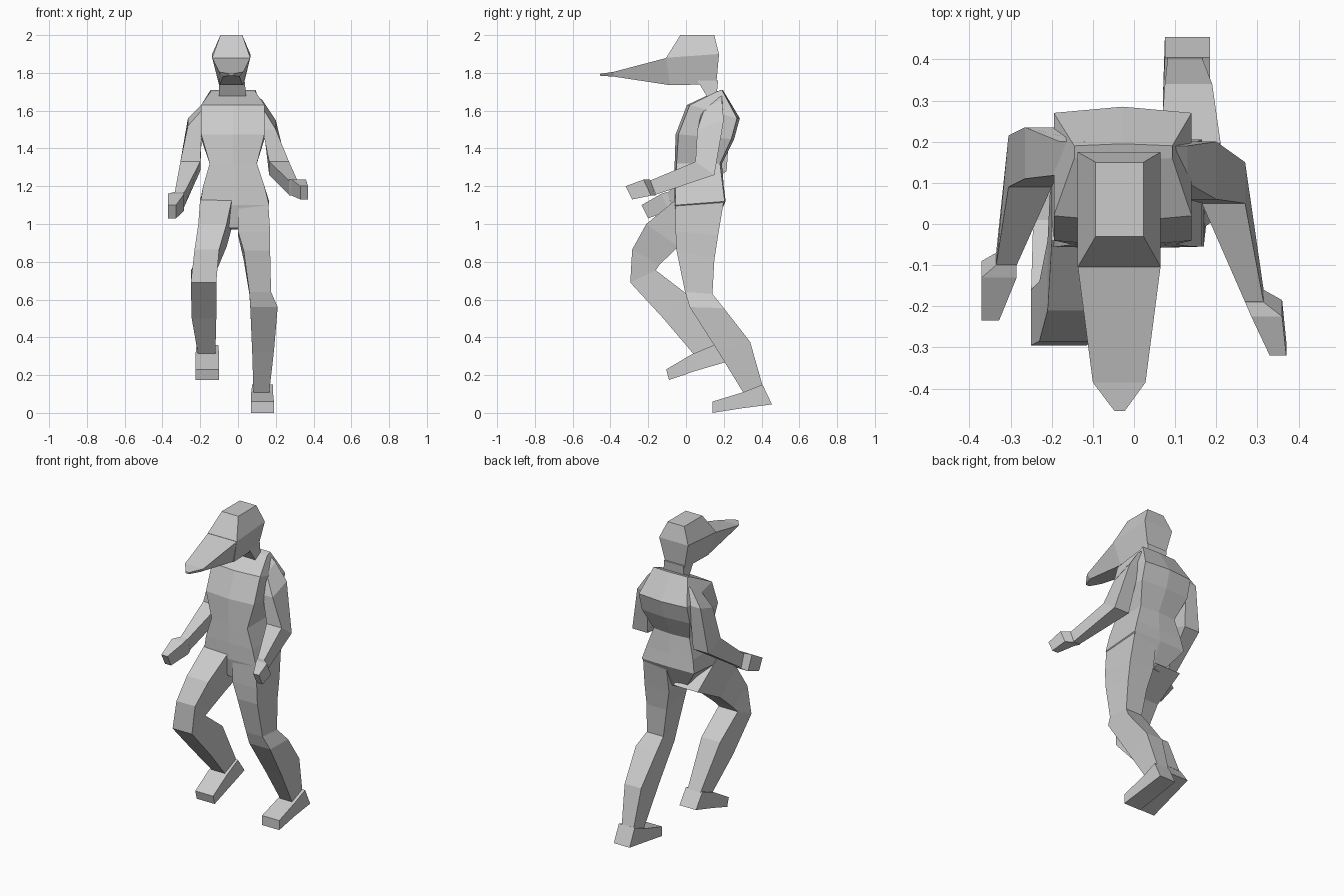
import bpy
import bmesh


def section(yf, zf, yb, zb, x0, x1, inset=0, bulge=0, tilt=0):
    """Cross-section from a front (or upper) edge and a back (or lower) edge.
    inset narrows the second edge, bulge adds rounded midpoints, tilt leans it sideways."""
    xm, h = (x0 + x1) / 2, tilt / 2
    pts = [(x0, yf, zf - h), (x1, yf, zf + h),
           (x1 - inset, yb, zb + h), (x0 + inset, yb, zb - h)]
    if bulge:
        pts.insert(1, (xm, yf - bulge, zf))
        pts.insert(4, (xm, yb + bulge, zb))
    return pts


def loft(name, sections):
    """Skin a row of cross-sections and close both ends."""
    bm = bmesh.new()
    rings = [[bm.verts.new(p) for p in section(*s)] for s in sections]
    n = len(rings[0])
    for a, b in zip(rings, rings[1:]):
        for i in range(n):
            j = (i + 1) % n
            bm.faces.new((a[i], a[j], b[j], b[i]))
    bm.faces.new(rings[0])
    bm.faces.new(rings[-1])
    bmesh.ops.recalc_face_normals(bm, faces=bm.faces)
    mesh = bpy.data.meshes.new(name)
    bm.to_mesh(mesh)
    bm.free()
    bpy.context.collection.objects.link(bpy.data.objects.new(name, mesh))


# Head, beak and neck
loft("head", [(-.03, 2, .15, 2, -.093, .023),
              (-.105, 1.88, .175, 1.9, -.137, .065),
              (-.085, 1.735, .16, 1.74, -.10, .03)])
loft("beak", [(-.10, 1.88, -.085, 1.735, -.137, .065, .04),
              (-.385, 1.805, -.38, 1.78, -.10, .028, .02),
              (-.455, 1.795, -.455, 1.785, -.047, -.023)])
loft("neck", [(.06, 1.76, .17, 1.76, -.10, .035),
              (.12, 1.66, .16, 1.66, -.10, .045)])

# Torso, shoulders down to crotch
loft("torso", [(.16, 1.70, .19, 1.71, -.145, .093, 0, .005),
               (.02, 1.63, .27, 1.56, -.195, .14, 0, .015),
               (-.04, 1.475, .24, 1.45, -.195, .14, 0, .015),
               (-.05, 1.32, .18, 1.32, -.15, .10, 0, .01),
               (-.055, 1.2, .195, 1.2, -.185, .14, 0, .005),
               (-.055, 1.1, .205, 1.12, -.2, .165, 0, .005),
               (-.03, .98, .13, .97, -.09, .05, 0, .01)])

# Arms, shoulder to wrist
loft("right_arm", [(.10, 1.64, .19, 1.68, .07, .13, 0, 0, -.05),
                   (.06, 1.50, .20, 1.55, .13, .20),
                   (.05, 1.33, .15, 1.26, .165, .27),
                   (-.19, 1.23, -.16, 1.155, .27, .315)])
loft("right_hand", [(-.19, 1.235, -.16, 1.15, .27, .315),
                    (-.225, 1.235, -.185, 1.15, .285, .36),
                    (-.32, 1.20, -.285, 1.13, .33, .37)])
loft("left_arm", [(.12, 1.64, .20, 1.67, -.18, -.12, 0, 0, .05),
                  (.11, 1.52, .235, 1.56, -.265, -.19),
                  (.09, 1.33, .215, 1.28, -.305, -.20),
                  (-.10, 1.165, -.07, 1.09, -.335, -.285)])
loft("left_hand", [(-.10, 1.17, -.07, 1.085, -.335, -.285),
                   (-.13, 1.16, -.09, 1.07, -.37, -.285),
                   (-.235, 1.10, -.20, 1.03, -.37, -.328)])

# Legs, hip to ankle
loft("right_leg", [(-.055, 1.12, .20, 1.12, .0, .16),
                   (-.055, .96, .17, .94, .0, .17),
                   (-.05, .86, .15, .81, .03, .17),
                   (-.005, .64, .14, .63, .06, .175),
                   (.02, .56, .20, .555, .065, .21),
                   (.17, .325, .34, .375, .075, .19),
                   (.305, .105, .405, .145, .082, .165)])
loft("left_leg", [(-.04, 1.14, .17, .99, -.20, -.03),
                  (-.21, 1.0, -.04, .88, -.21, -.06),
                  (-.285, .865, -.14, .785, -.23, -.10),
                  (-.295, .69, -.16, .755, -.25, -.115),
                  (-.12, .50, .01, .625, -.245, -.115),
                  (.05, .30, .155, .355, -.21, -.12)])

# Feet, toe to heel
loft("right_foot", [(.14, .06, .14, 0, .07, .19),
                    (.305, .11, .30, .025, .07, .185),
                    (.405, .15, .455, .045, .075, .185)])
loft("left_foot", [(-.105, .23, -.09, .175, -.225, -.10),
                   (.03, .31, .06, .225, -.225, -.10),
                   (.15, .36, .215, .27, -.22, -.105)])
